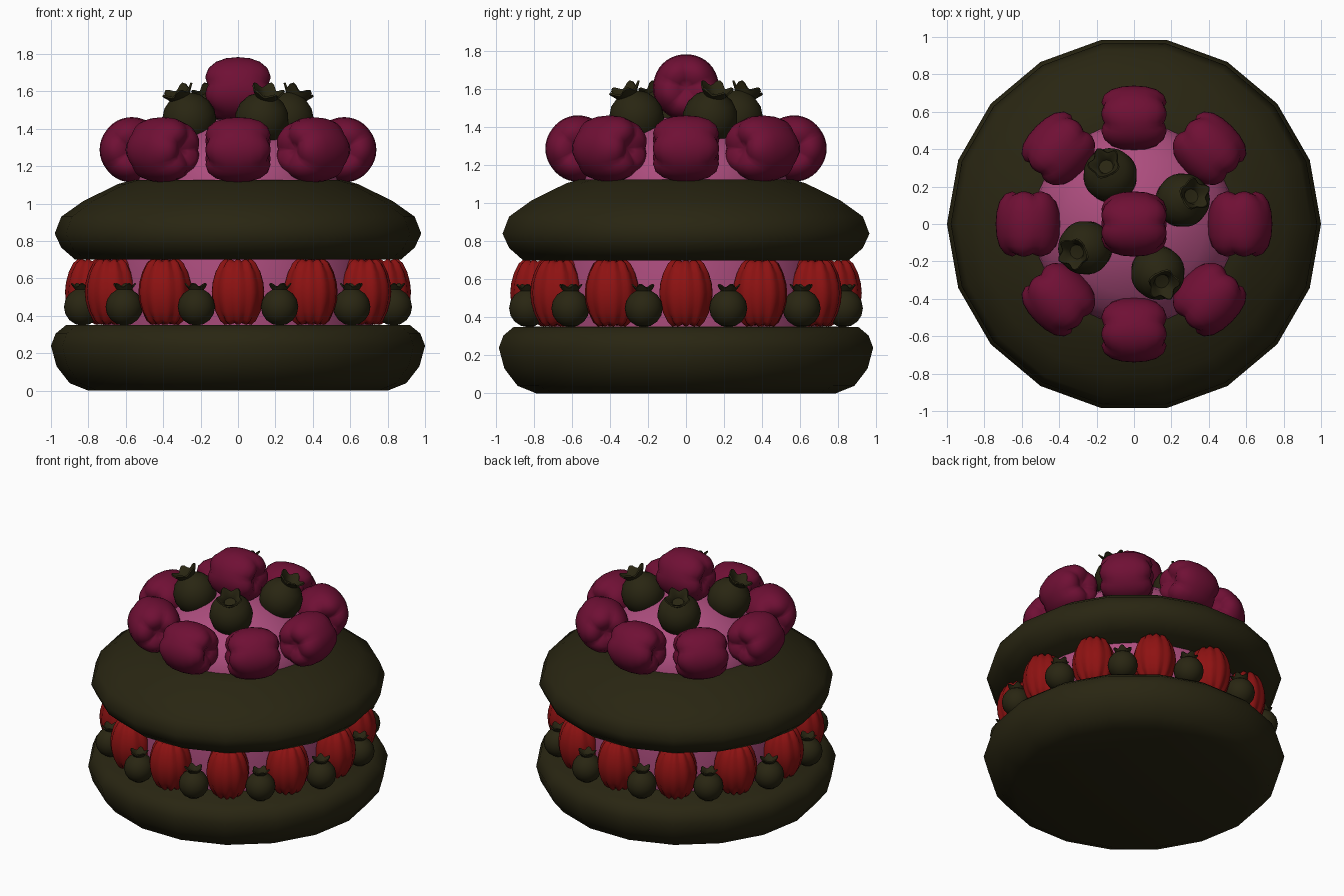
import bpy, bmesh
from math import cos, sin, pi, radians, tau

cube = bpy.data.objects.get("Cube")
if cube:
    bpy.data.objects.remove(cube)


def material(name, rgb):
    m = bpy.data.materials.new(name)
    m.use_nodes = True
    m.diffuse_color = (*rgb, 1)
    m.node_tree.nodes["Principled BSDF"].inputs["Base Color"].default_value = (*rgb, 1)
    return m


DARK = material("dark olive", (0.022, 0.019, 0.006))
PINK = material("pink cream", (0.42, 0.075, 0.21))
PLUM = material("deep raspberry", (0.16, 0.005, 0.035))
RED = material("strawberry red", (0.27, 0.006, 0.006))


def lathe(name, profile, segs, mat, shape=None, sharp=50):
    """Spin (radius, height) points; shape(i, r, z, angle) may bend each ring."""
    bm = bmesh.new()
    rings = []
    for i, (r, z) in enumerate(profile):
        if r == 0:
            rings.append([bm.verts.new((0, 0, z))] * segs)
            continue
        ring = []
        for k in range(segs):
            a = tau * k / segs
            rr, zz = shape(i, r, z, a) if shape else (r, z)
            ring.append(bm.verts.new((rr * cos(a), rr * sin(a), zz)))
        rings.append(ring)
    for low, high in zip(rings, rings[1:]):
        for k in range(segs):
            n = (k + 1) % segs
            corners = dict.fromkeys((low[k], low[n], high[n], high[k]))
            bm.faces.new(list(corners))
    bmesh.ops.recalc_face_normals(bm, faces=bm.faces)
    mesh = bpy.data.meshes.new(name)
    bm.to_mesh(mesh)
    bm.free()
    mesh.shade_smooth()
    mesh.set_sharp_from_angle(angle=radians(sharp))
    mesh.materials.append(mat)
    return mesh


def place(name, mesh, loc=(0, 0, 0), rot=(0, 0, 0), scale=1):
    ob = bpy.data.objects.new(name, mesh)
    ob.location, ob.rotation_euler, ob.scale = loc, rot, (scale,) * 3
    bpy.context.collection.objects.link(ob)


def ring_of(name, mesh, count, radius, z, start=0, tilt=(0, 0), scale=1):
    for k in range(count):
        a = radians(start) + tau * k / count
        place(f"{name}_{k + 1}", mesh, (radius * cos(a), radius * sin(a), z),
              (tilt[0], tilt[1], a), scale)


# Cake layers
place("bottom_cake", lathe("bottom_cake", [
    (0, 0), (0.8, 0), (0.9, 0.04), (0.97, 0.13), (1, 0.24),
    (0.975, 0.305), (0.92, 0.35), (0, 0.355)], 18, DARK))
place("top_cake", lathe("top_cake", [
    (0, 0.7), (0.87, 0.7), (0.945, 0.765), (0.98, 0.84), (0.945, 0.93),
    (0.825, 1.015), (0.64, 1.105), (0.57, 1.125), (0, 1.13)], 18, DARK))

# Cream filling and dome
place("cream_filling", lathe("cream_filling", [
    (0, 0.34), (0.72, 0.34), (0.74, 0.52), (0.72, 0.71), (0, 0.71)], 36, PINK))
place("cream_dome", lathe("cream_dome", [
    (0, 1.11), (0.54, 1.11), (0.53, 1.17), (0.48, 1.26), (0.38, 1.34),
    (0.25, 1.41), (0.12, 1.45), (0, 1.46)], 36, PINK))


def lobed(count, middle, ends, half):
    """Creases that deepen towards both ends of a fruit."""
    def shape(i, r, z, a):
        crease = 1 - abs(cos(count * a / 2))
        end = abs(z / half) ** 3
        return r * (1 - crease * (middle + ends * end)), z * (1 - 0.08 * crease * end)
    return shape


def mirrored(half_profile):
    return [(r, -z) for r, z in half_profile] + [(r, z) for r, z in half_profile[-2::-1]]


# Round dimpled fruit on top
round_fruit = lathe("round_fruit", mirrored([
    (0, 0.125), (0.04, 0.152), (0.085, 0.174), (0.125, 0.16),
    (0.155, 0.12), (0.17, 0.065), (0.175, 0)]), 40, PLUM,
    lobed(5, 0.01, 0.14, 0.175), 75)
ring_of("round_fruit", round_fruit, 8, 0.565, 1.288, tilt=(pi / 2, 0))
place("round_fruit_centre", round_fruit, (0, 0, 1.61), (0, pi / 2, 0))

# Tall ribbed strawberries in the filling
strawberry = lathe("strawberry", mirrored([
    (0, 0.15), (0.04, 0.168), (0.075, 0.176), (0.1, 0.155),
    (0.125, 0.105), (0.14, 0.05), (0.145, 0)]), 50, RED,
    lobed(10, 0.07, 0.12, 0.176), 75)
ring_of("strawberry", strawberry, 12, 0.78, 0.528)


# Dark berry with a flared, five-pointed crown
def crown(i, r, z, a):
    flare = cos(5 * a) if i in (8, 9) else 0
    return r * (1 + 0.13 * flare), z + 0.014 * flare


ball = [(0.145 * sin(t * pi / 8), -0.145 * cos(t * pi / 8)) for t in range(7)]
ball[0] = (0, -0.145)
berry = lathe("berry", ball + [
    (0.058, 0.133), (0.082, 0.165), (0.075, 0.172), (0.05, 0.15),
    (0.038, 0.12), (0, 0.115)], 30, DARK, crown, 60)
ring_of("top_berry", berry, 4, 0.29, 1.45, start=26, tilt=(0, radians(25)))
ring_of("filling_berry", berry, 12, 0.86, 0.448, start=15, scale=0.69)
